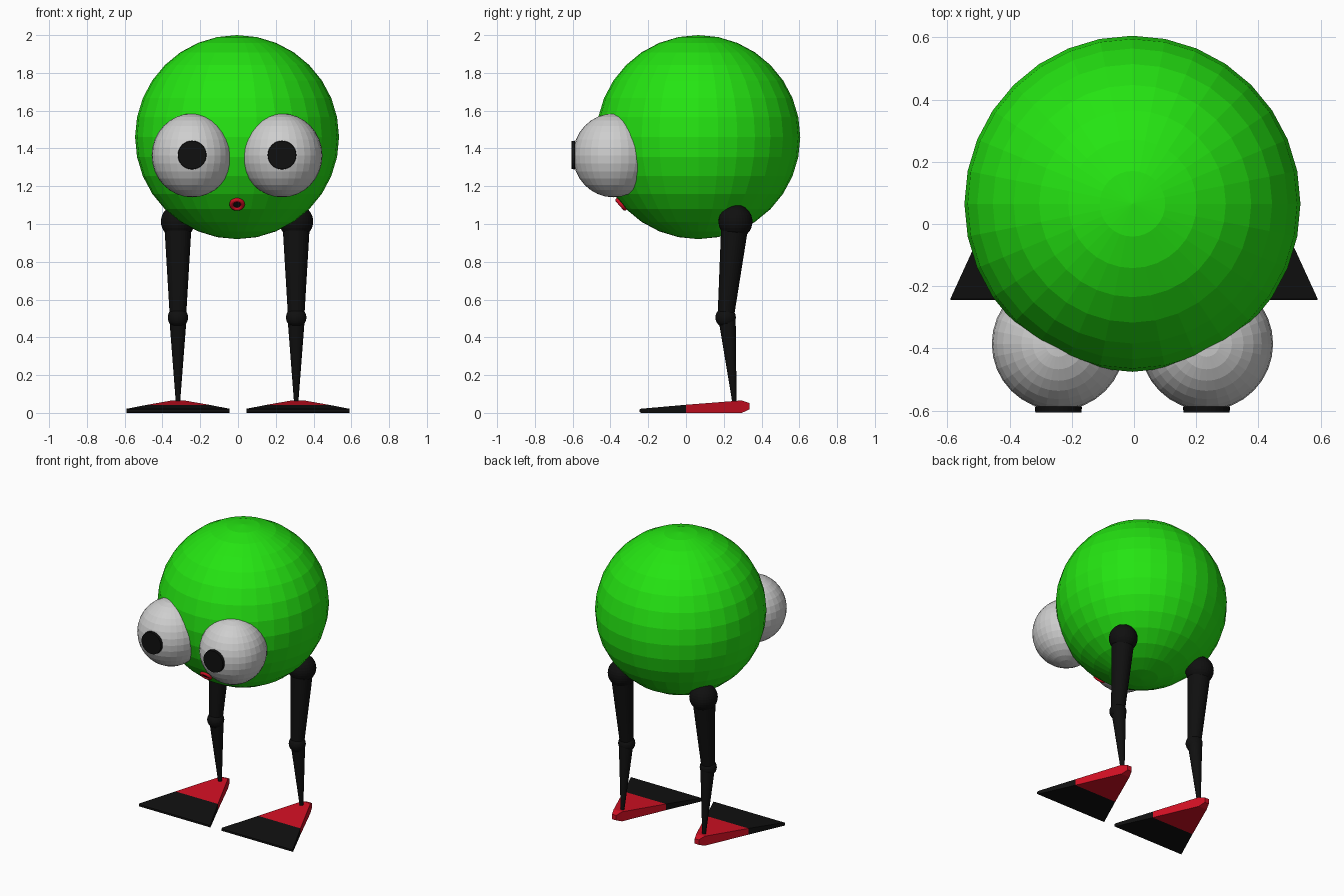
import bpy, bmesh, math
from mathutils import Vector

if "Cube" in bpy.data.objects:
    bpy.data.objects.remove(bpy.data.objects["Cube"])


def material(name, rgb):
    m = bpy.data.materials.new(name)
    m.diffuse_color = (*rgb, 1)
    m.use_nodes = True
    m.node_tree.nodes["Principled BSDF"].inputs["Base Color"].default_value = m.diffuse_color
    return m


GREEN = material("bright green", (0.018, 0.78, 0.006))
WHITE = material("eye white", (0.62, 0.62, 0.62))
BLACK = material("black", (0.005, 0.005, 0.005))
RED = material("red", (0.64, 0.005, 0.017))


def finish(name, mat):
    ob = bpy.context.object
    ob.name = name
    ob.data.materials.append(mat)
    return ob


def ball(name, loc, r, mat, zscale=1):
    bpy.ops.mesh.primitive_uv_sphere_add(segments=32, ring_count=16, radius=r, location=loc)
    ob = finish(name, mat)
    ob.scale.z = zscale
    return ob


def rod(name, a, b, r1, r2, mat):
    """Cone or cylinder between two points."""
    a, b = Vector(a), Vector(b)
    bpy.ops.mesh.primitive_cone_add(vertices=32, radius1=r1, radius2=r2,
                                    depth=(b - a).length, location=(a + b) / 2)
    ob = finish(name, mat)
    ob.rotation_euler = (b - a).to_track_quat('Z', 'Y').to_euler()
    return ob


def flipper(name, cx):
    """Wedge foot lofted from front to heel: black toe, red heel."""
    # y, half width, bottom, top
    sections = [(-0.245, 0.273, 0.004, 0.018), (-0.238, 0.272, 0.0, 0.022),
                (0.0, 0.163, 0.0, 0.043), (0.295, 0.032, 0.0, 0.066),
                (0.335, 0.016, 0.018, 0.052)]
    bm = bmesh.new()
    loops = [[bm.verts.new((cx + sx * w, y, z)) for sx, z in
              ((-1, lo), (1, lo), (1, hi), (-1, hi))] for y, w, lo, hi in sections]
    for a, b in zip(loops, loops[1:]):
        for i in range(4):
            j = (i + 1) % 4
            bm.faces.new((a[i], a[j], b[j], b[i]))
    bm.faces.new(loops[0])
    bm.faces.new(loops[-1])
    bmesh.ops.recalc_face_normals(bm, faces=bm.faces)
    for f in bm.faces:
        f.material_index = 1 if f.calc_center_median().y > 0 else 0
    me = bpy.data.meshes.new(name)
    bm.to_mesh(me)
    bm.free()
    me.materials.append(BLACK)
    me.materials.append(RED)
    bpy.context.collection.objects.link(bpy.data.objects.new(name, me))


# Round body
MID = -0.005
centre = Vector((MID, 0.065, 1.46))
ball("body", centre, 0.54, GREEN)

# Mouth: red lip ring with dark opening, lying on the body surface
out = Vector((0, -0.754, -0.657))
lip = centre + out * 0.542
bpy.ops.mesh.primitive_torus_add(major_radius=0.030, minor_radius=0.011, major_segments=32,
                                 minor_segments=12, location=lip,
                                 rotation=out.to_track_quat('Z', 'Y').to_euler())
finish("lips", RED)
rod("mouth_opening", lip - out * 0.004, lip + out * 0.003, 0.026, 0.026, BLACK)

for side, s in (("left", -1), ("right", 1)):
    # Eyes
    ex = MID + s * 0.238
    ball(side + "_eye", (ex, -0.385, 1.363), 0.214, WHITE, 1.035)
    rod(side + "_pupil", (ex, -0.587, 1.365), (ex, -0.605, 1.365), 0.076, 0.074, BLACK)
    # Legs
    x = MID + s * 0.313
    ball(side + "_hip", (x, 0.262, 1.013), 0.09, BLACK)
    rod(side + "_thigh", (x, 0.26, 1.01), (x, 0.21, 0.505), 0.073, 0.043, BLACK)
    ball(side + "_knee", (x, 0.21, 0.505), 0.054, BLACK)
    rod(side + "_shin", (x, 0.217, 0.505), (x, 0.257, 0.05), 0.046, 0.011, BLACK)
    # Feet
    flipper(side + "_foot", s * 0.317)
